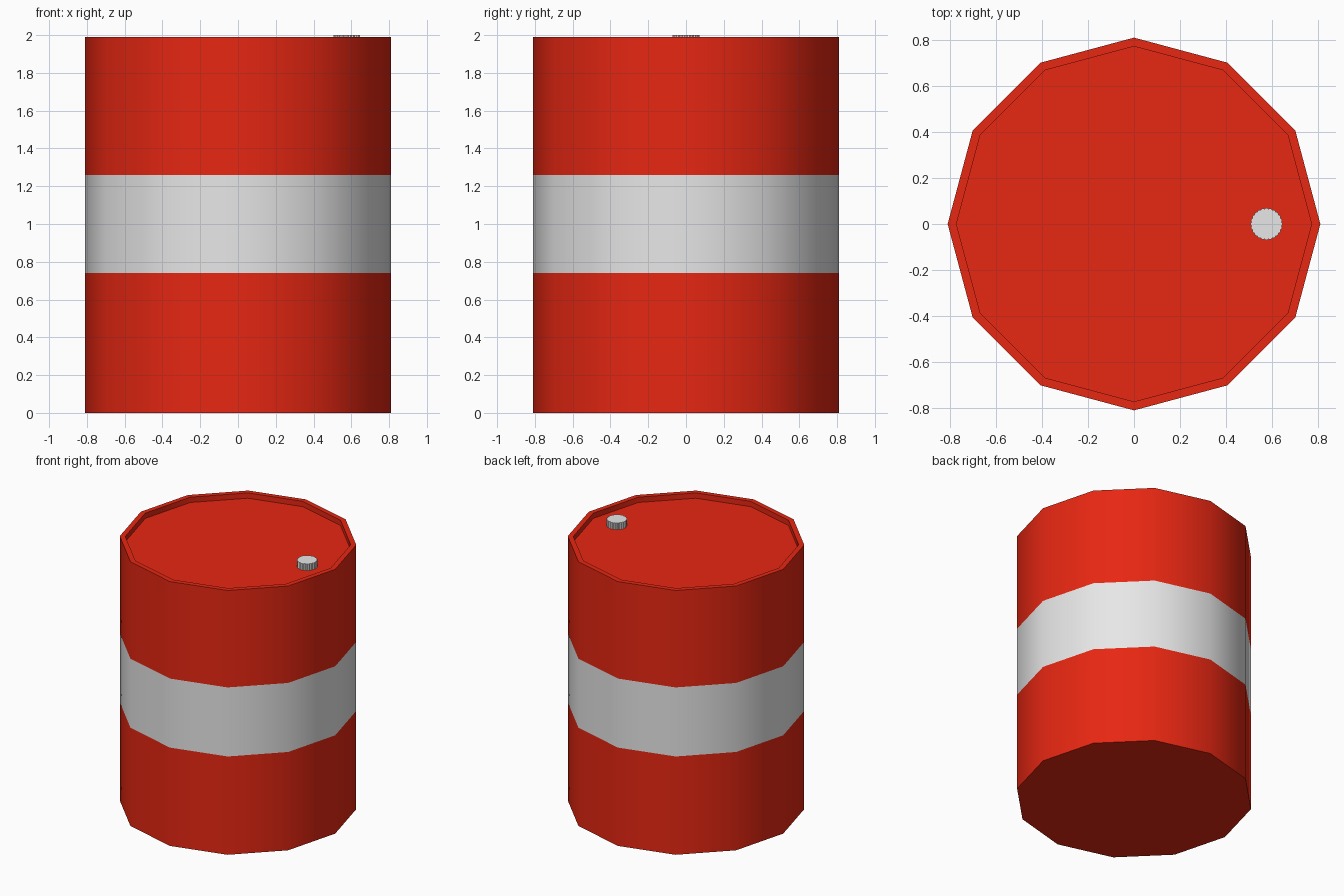
import bpy, bmesh, math

if "Cube" in bpy.data.objects:
    bpy.data.objects.remove(bpy.data.objects["Cube"])

def material(name, rgb):
    m = bpy.data.materials.new(name)
    m.diffuse_color = (*rgb, 1)
    m.use_nodes = True
    m.node_tree.nodes["Principled BSDF"].inputs["Base Color"].default_value = m.diffuse_color
    return m

red = material("red paint", (0.8, 0.02, 0.006))
white = material("white paint", (0.8, 0.8, 0.8))

def ring(bm, radii, n, z, cx=0.0):
    return [bm.verts.new((cx + radii[i % len(radii)] * math.cos(2 * math.pi * i / n),
                          radii[i % len(radii)] * math.sin(2 * math.pi * i / n), z))
            for i in range(n)]

def lathe(name, profile, n, mats, cx=0.0, rule=None):
    """Stack rings (radii, z) from bottom to top, capped at both ends."""
    bm = bmesh.new()
    rings = [ring(bm, r, n, z, cx) for r, z in profile]
    for a, b in zip(rings, rings[1:]):
        for i in range(n):
            j = (i + 1) % n
            bm.faces.new((a[i], a[j], b[j], b[i]))
    bm.faces.new(rings[0][::-1])
    bm.faces.new(rings[-1])
    if rule:
        for f in bm.faces:
            f.material_index = rule(f)
    mesh = bpy.data.meshes.new(name)
    bm.to_mesh(mesh)
    bm.free()
    for m in mats:
        mesh.materials.append(m)
    ob = bpy.data.objects.new(name, mesh)
    bpy.context.collection.objects.link(ob)
    return ob

# drum: straight wall with painted band, raised rim and sunken lid
R, r = 0.81, 0.772
drum = lathe("drum_body",
             [((R,), 0), ((R,), 0.74), ((R,), 1.26), ((R,), 1.99), ((r,), 1.99), ((r,), 1.95)],
             12, [red, white],
             rule=lambda f: int(len(f.verts) == 4 and 0.75 < f.calc_center_median().z < 1.25))
bpy.ops.object.select_all(action='DESELECT')
drum.select_set(True)
bpy.context.view_layer.objects.active = drum
bpy.ops.object.shade_smooth_by_angle(angle=math.radians(40))

# ribbed filler cap on the lid
lathe("filler_cap", [((0.071, 0.066), 1.95), ((0.071, 0.066), 2.0)], 48, [white], cx=0.576)
